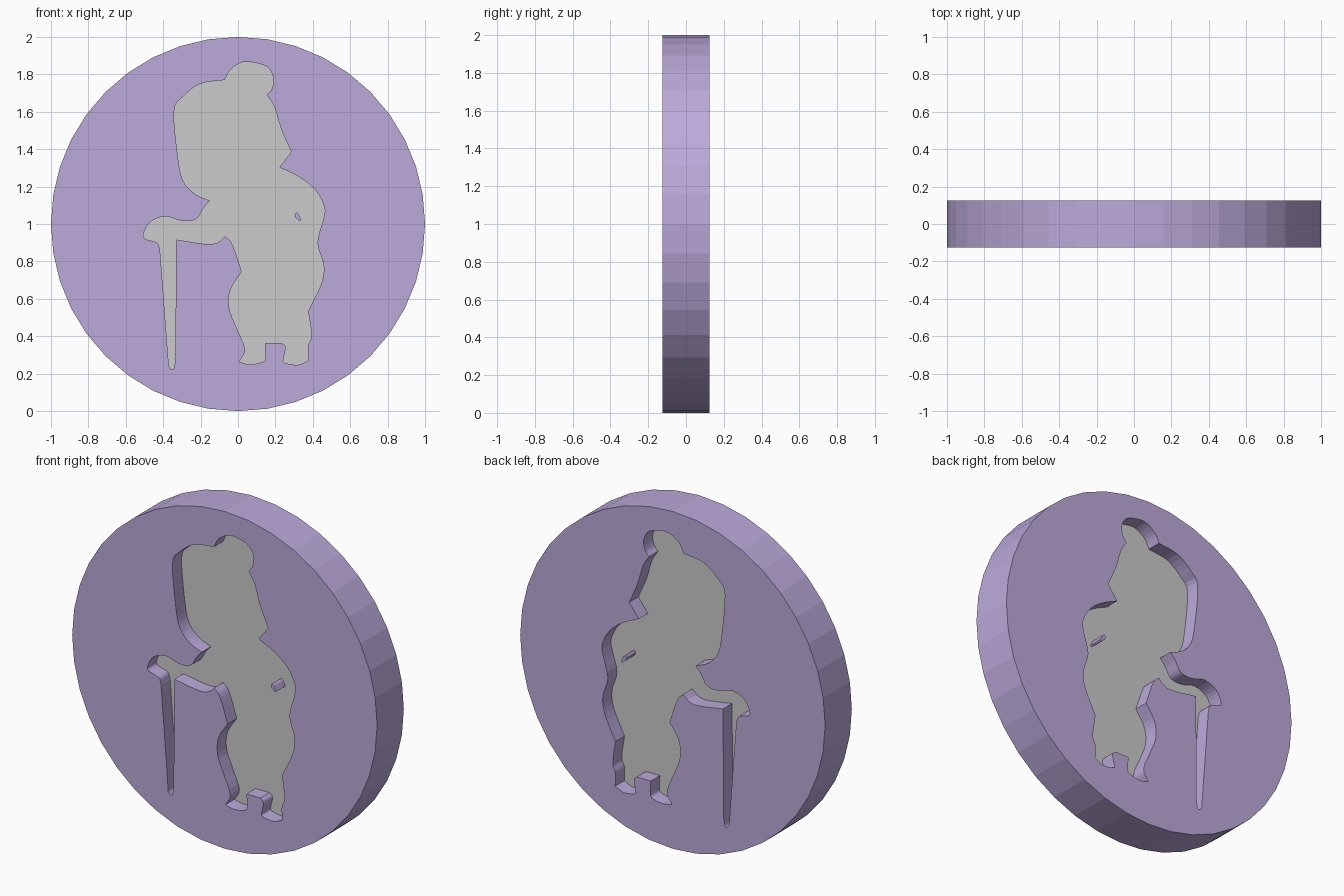
import bpy, math
from mathutils import Vector

if "Cube" in bpy.data.objects:
    bpy.data.objects.remove(bpy.data.objects["Cube"])

HALF, INSERT_HALF = 0.125, 0.04


def smooth_run(pts, steps=4):
    """Catmull-Rom samples through an open run; the last point is left to the next run."""
    p = [Vector(q) for q in pts]
    p = [2 * p[0] - p[1]] + p + [2 * p[-1] - p[-2]]
    out = []
    for a, b, c, d in zip(p, p[1:], p[2:], p[3:]):
        n = 1 if len(pts) == 2 else steps
        for i in range(n):
            t = i / n
            out.append(0.5 * (2 * b + (c - a) * t + (2 * a - 5 * b + 4 * c - d) * t ** 2
                              + (3 * b - a - 3 * c + d) * t ** 3))
    return out


def slab(name, loops, half):
    """Upright filled slab, with inner loops cut as holes."""
    cu = bpy.data.curves.new(name + "_profile", 'CURVE')
    cu.dimensions, cu.fill_mode, cu.extrude = '2D', 'BOTH', half
    for loop in loops:
        s = cu.splines.new('POLY')
        s.points.add(len(loop) - 1)
        for pt, q in zip(s.points, loop):
            pt.co = (q[0], q[1], 0, 1)
        s.use_cyclic_u, s.use_smooth = True, False
    ob = bpy.data.objects.new(name, cu)
    bpy.context.collection.objects.link(ob)
    ob.rotation_euler.x = math.pi / 2
    bpy.ops.object.select_all(action='DESELECT')
    bpy.context.view_layer.objects.active = ob
    ob.select_set(True)
    bpy.ops.object.convert(target='MESH')
    return bpy.context.object


# Figure outline: smooth runs that meet at sharp corners
knob = [(-.07, 1.77), (-.045, 1.82), (.01, 1.86), (.07, 1.866), (.155, 1.84),
        (.19, 1.78), (.18, 1.72), (.155, 1.69)]
face = [(.155, 1.69), (.195, 1.625), (.23, 1.51), (.285, 1.385)]
chin = [(.285, 1.385), (.222, 1.303)]
belly = [(.222, 1.303), (.33, 1.25), (.415, 1.18), (.462, 1.09), (.455, 1.02), (.425, .90),
         (.458, .78), (.445, .68), (.375, .535)]
shin = [(.375, .535), (.393, .405), (.375, .35), (.377, .27)]
shoe = [(.377, .27), (.32, .247), (.25, .258), (.243, .28), (.255, .34), (.235, .363)]
gap = [(.235, .363), (.143, .363)]
foot = [(.143, .363), (.147, .30), (.137, .265), (.065, .25), (.005, .262)]
leg = [(.005, .262), (.037, .33), (-.01, .45), (-.047, .55), (-.04, .65), (.02, .745)]
hip = [(.02, .745), (-.03, .89), (-.07, .935)]
sleeve = [(-.07, .935), (-.11, .90), (-.175, .893), (-.33, .917)]
cane_side = [(-.33, .917), (-.335, .27)]
cane_tip = [(-.335, .27), (-.343, .228), (-.355, .222), (-.37, .24)]
cane_back = [(-.37, .24), (-.417, .86)]
hand = [(-.417, .86), (-.433, .90), (-.495, .92), (-.505, .947), (-.47, 1.01), (-.39, 1.04),
        (-.30, 1.017), (-.225, 1.025), (-.185, 1.085), (-.15, 1.125)]
hair = [(-.15, 1.125), (-.23, 1.16), (-.29, 1.225), (-.318, 1.33), (-.342, 1.6),
        (-.295, 1.68), (-.20, 1.75), (-.07, 1.77)]
outline = [q for run in (knob, face, chin, belly, shin, shoe, gap, foot, leg, hip, sleeve,
                         cane_side, cane_tip, cane_back, hand, hair) for q in smooth_run(run)]
island = [(.303, 1.05), (.312, 1.062), (.324, 1.053), (.339, 1.022), (.33, 1.015), (.306, 1.035)]
rim = [(math.cos(i * math.tau / 40), 1 + math.sin(i * math.tau / 40)) for i in range(40)]

# Round plate with the figure cut through, and the small island left standing
purple = bpy.data.materials.new("purple")
purple.diffuse_color = (0.50, 0.40, 0.70, 1)
purple.use_nodes = True
purple.node_tree.nodes["Principled BSDF"].inputs["Base Color"].default_value = purple.diffuse_color
for ob in (slab("round_plate", [rim, outline], HALF), slab("arm_gap_island", [island], HALF)):
    ob.data.materials.append(purple)

# Thinner grey inlay, recessed on both faces
slab("figure_inlay", [outline, island], INSERT_HALF)
